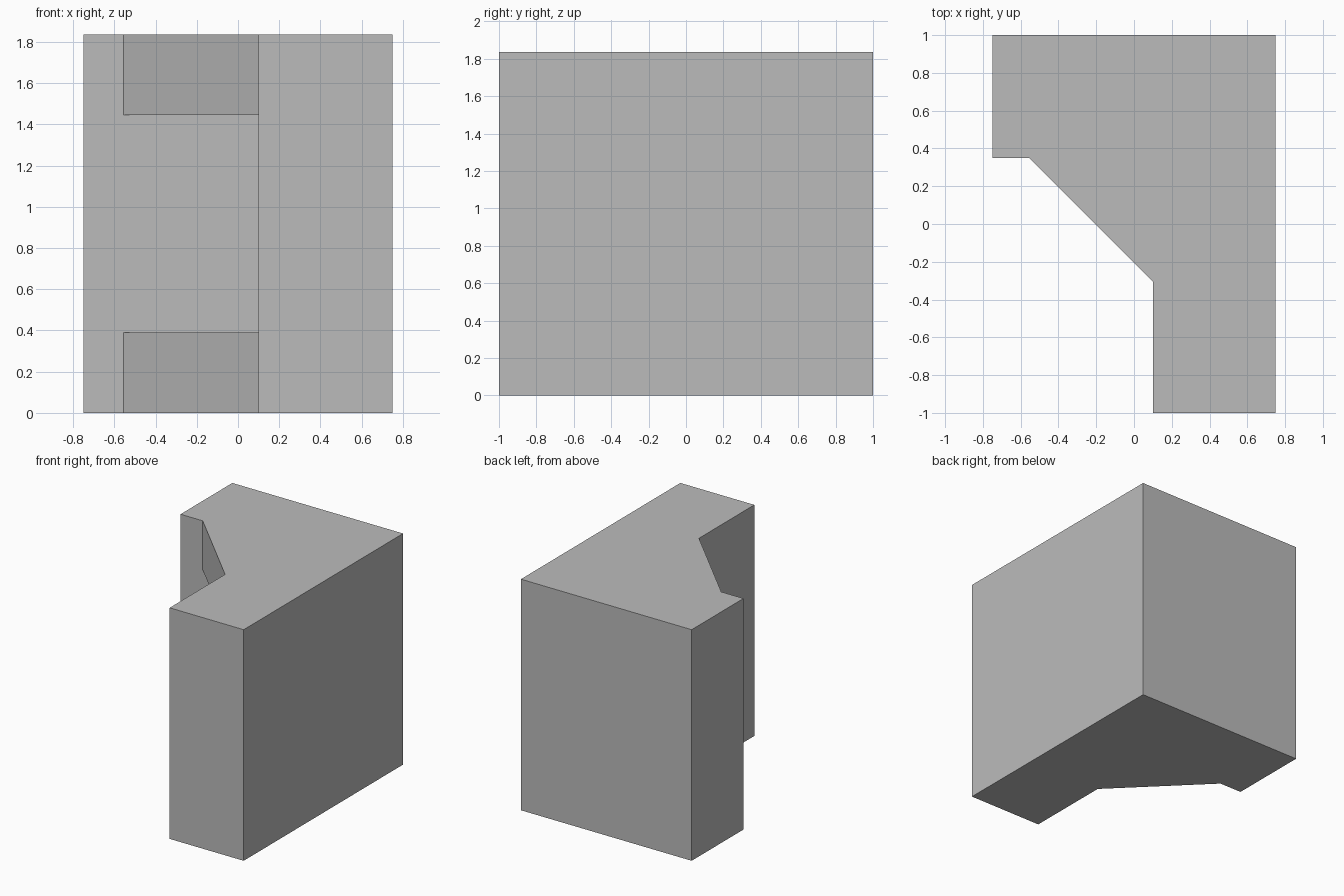
import bpy, bmesh
from math import pi, cos, sin
from mathutils import Matrix

if "Cube" in bpy.data.objects:
    bpy.data.objects.remove(bpy.data.objects["Cube"])

H, MID = 1.835, 0.92              # height and bolt level
INNER_X, INNER_Y = 0.10, 0.35     # inner faces of the two walls
GUSSET = 0.39                     # gusset thickness
HOLE_R, NUT_R = 0.198, 0.4215
NUT_DEPTH = 0.325

grey = bpy.data.materials.new("plain grey")
grey.use_nodes = True
colour = (0.5, 0.5, 0.5, 1)
grey.diffuse_color = colour
grey.node_tree.nodes["Principled BSDF"].inputs["Base Color"].default_value = colour


def prism(name, outline, low, high, matrix=Matrix()):
    """Extrude a flat outline from low to high along local z."""
    bm = bmesh.new()
    face = bm.faces.new([bm.verts.new((x, y, low)) for x, y in outline])
    ext = bmesh.ops.extrude_face_region(bm, geom=[face])
    top = [v for v in ext["geom"] if isinstance(v, bmesh.types.BMVert)]
    bmesh.ops.translate(bm, verts=top, vec=(0, 0, high - low))
    bm.transform(matrix)
    bmesh.ops.recalc_face_normals(bm, faces=bm.faces)
    mesh = bpy.data.meshes.new(name)
    bm.to_mesh(mesh)
    bm.free()
    mesh.materials.append(grey)
    obj = bpy.data.objects.new(name, mesh)
    bpy.context.collection.objects.link(obj)
    return obj


def ring(radius, sides):
    """Regular outline with its first corner on local y."""
    return [(radius * sin(2 * pi * i / sides), radius * cos(2 * pi * i / sides))
            for i in range(sides)]


def cut(obj, cutter):
    cutter.hide_render = True
    mod = obj.modifiers.new(cutter.name, "BOOLEAN")
    mod.operation = "DIFFERENCE"
    mod.solver = "EXACT"
    mod.object = cutter
    bpy.ops.object.modifier_apply(modifier=mod.name)
    bpy.data.objects.remove(cutter)


# Two walls joined by a diagonal corner
bracket = prism("corner_bracket", [
    (-0.75, 1), (-0.75, INNER_Y), (-0.555, INNER_Y),
    (INNER_X, -0.305), (INNER_X, -1), (0.75, -1), (0.75, 1)], 0, H)
bpy.context.view_layer.objects.active = bracket
bracket.select_set(True)

# Open the middle, leaving a gusset at the top and bottom
cut(bracket, prism("middle_opening", [
    (-1, -1.2), (INNER_X, -1.2), (INNER_X, INNER_Y), (-1, INNER_Y)],
    GUSSET, H - GUSSET))

# Bolt holes with hexagonal nut pockets on the inner sides; local z runs outward
along_x = Matrix(((0, 0, 1, INNER_X), (1, 0, 0, -0.605), (0, 1, 0, MID), (0, 0, 0, 1)))
along_y = Matrix(((1, 0, 0, 0.26), (0, 0, 1, INNER_Y), (0, 1, 0, MID), (0, 0, 0, 1)))
for side, frame in (("side", along_x), ("back", along_y)):
    cut(bracket, prism(side + "_nut_pocket", ring(NUT_R, 6), -0.005, NUT_DEPTH, frame))
    cut(bracket, prism(side + "_bolt_hole", ring(HOLE_R, 64), 0.1, 0.8, frame))

bpy.ops.object.shade_smooth_by_angle(angle=pi / 6)
